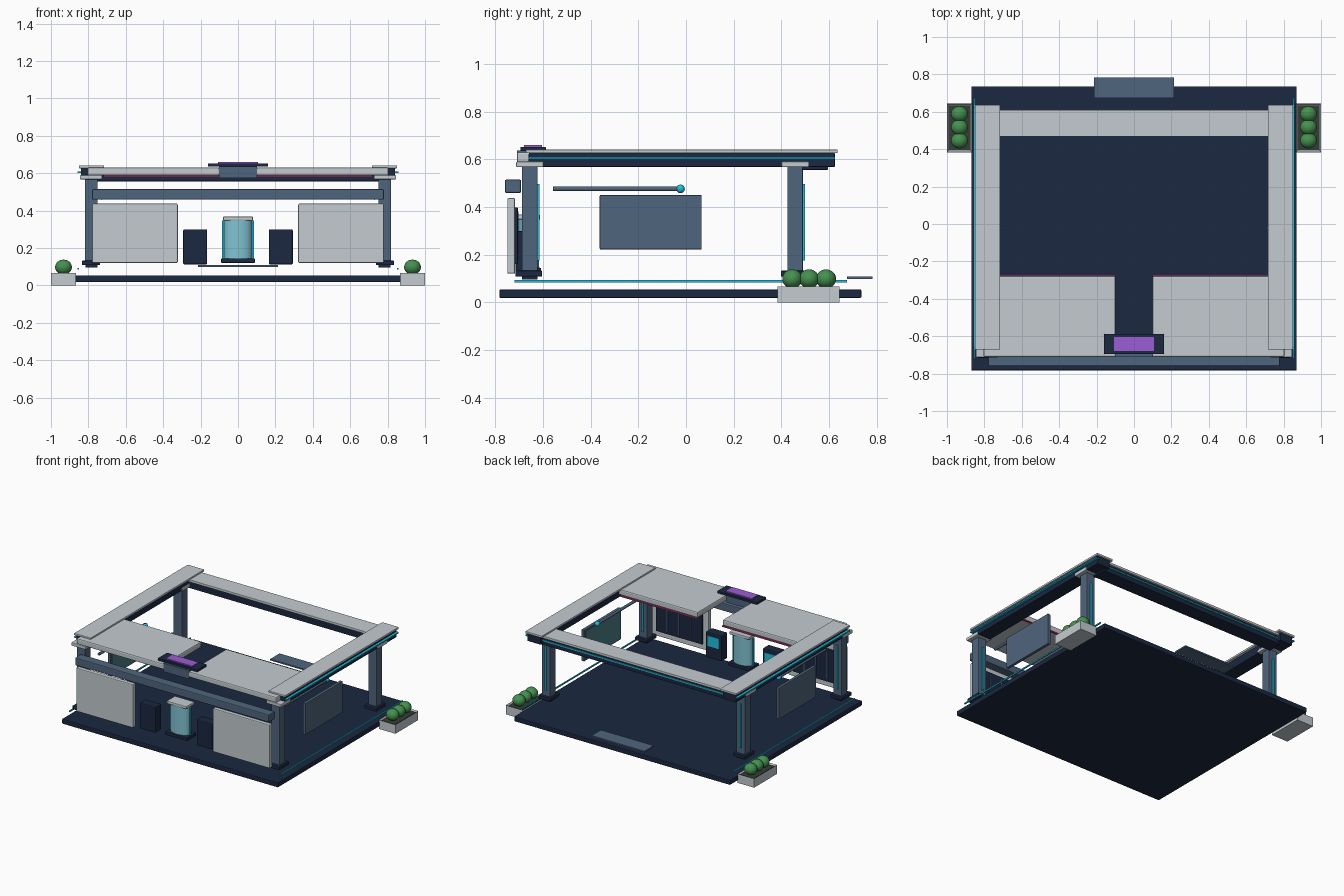
import bpy, bmesh
from mathutils import Matrix, Vector

if "Cube" in bpy.data.objects:
    bpy.data.objects.remove(bpy.data.objects["Cube"])

COLORS = {
    "navy": (0.011, 0.021, 0.052), "slate": (0.078, 0.13, 0.205),
    "pale": (0.55, 0.60, 0.63), "cyan": (0.016, 0.53, 0.75),
    "glass": (0.22, 0.55, 0.66), "teal": (0.07, 0.21, 0.24),
    "purple": (0.32, 0.11, 0.66), "green": (0.06, 0.28, 0.08),
    "soil": (0.035, 0.045, 0.035), "pink": (0.45, 0.05, 0.2),
}
MATS = {}
for key, rgb in COLORS.items():
    MATS[key] = bpy.data.materials.new(key)
    MATS[key].diffuse_color = (*rgb, 1)


def finish(bm, name, color):
    mesh = bpy.data.meshes.new(name)
    bm.to_mesh(mesh)
    bm.free()
    mesh.materials.append(MATS[color])
    ob = bpy.data.objects.new(name, mesh)
    bpy.context.collection.objects.link(ob)
    return ob


def box(name, color, x, y, z, bevel=0.0):
    """Box from (min, max) ranges, with an optional small rounded edge."""
    lo, hi = Vector((x[0], y[0], z[0])), Vector((x[1], y[1], z[1]))
    bm = bmesh.new()
    bmesh.ops.create_cube(bm, size=1, matrix=Matrix.Translation((lo + hi) / 2)
                          @ Matrix.Diagonal((*(hi - lo), 1)))
    if bevel:
        bmesh.ops.bevel(bm, geom=bm.edges[:], offset=bevel, segments=2,
                        profile=0.5, affect='EDGES')
    return finish(bm, name, color)


def pair(name, color, x, y, z, bevel=0.0):
    """Box on the right side plus its mirror image on the left."""
    box(name + "_right", color, x, y, z, bevel)
    box(name + "_left", color, (-x[1], -x[0]), y, z, bevel)


def smooth(ob):
    for p in ob.data.polygons:
        p.use_smooth = True
    bpy.ops.object.select_all(action='DESELECT')
    ob.select_set(True)
    bpy.context.view_layer.objects.active = ob
    bpy.ops.object.shade_smooth_by_angle()


def cylinder(name, color, loc, rx, ry, depth, axis='Z'):
    bm = bmesh.new()
    rot = Matrix.Rotation(1.5707963, 4, 'X') if axis == 'Y' else Matrix()
    bmesh.ops.create_cone(bm, cap_ends=True, segments=32, radius1=1, radius2=1, depth=depth,
                          matrix=Matrix.Translation(loc) @ rot @ Matrix.Diagonal((rx, ry, 1, 1)))
    smooth(finish(bm, name, color))


def ball(name, color, loc, radii):
    bm = bmesh.new()
    bmesh.ops.create_uvsphere(bm, u_segments=24, v_segments=14, radius=1,
                              matrix=Matrix.Translation(loc) @ Matrix.Diagonal((*radii, 1)))
    smooth(finish(bm, name, color))


# Floor, entry step and floor light strips
box("floor", "navy", (-0.87, 0.87), (-0.783, 0.736), (0.018, 0.054), 0.005)
box("entry_step", "slate", (-0.213, 0.213), (0.675, 0.782), (0.098, 0.108))
pair("floor_light", "cyan", (0.85, 0.858), (-0.72, 0.675), (0.084, 0.093))

# Columns with foot, capital and light strip
for tag, y in (("front", -0.656), ("back", 0.458)):
    pair(tag + "_column", "slate", (0.75, 0.818), (y - 0.033, y + 0.033), (0.12, 0.58), 0.004)
    pair(tag + "_column_foot", "navy", (0.737, 0.834), (y - 0.06, y + 0.052), (0.108, 0.133), 0.004)
    pair(tag + "_column_pad", "navy", (0.752, 0.816), (y - 0.033, y + 0.033), (0.096, 0.108))
    pair(tag + "_column_capital", "pale", (0.727, 0.845), (y - 0.057, y + 0.057), (0.567, 0.59), 0.004)
    pair(tag + "_column_light", "cyan", (0.778, 0.79), (y + 0.033, y + 0.042), (0.176, 0.497))

# Side and back roof beams
pair("side_beam", "navy", (0.735, 0.84), (-0.66, 0.625), (0.568, 0.627), 0.004)
pair("side_beam_cover", "pale", (0.716, 0.85), (-0.672, 0.636), (0.626, 0.641), 0.003)
pair("side_beam_light", "cyan", (0.84, 0.857), (-0.66, 0.625), (0.601, 0.61))
box("back_beam", "navy", (-0.76, 0.76), (0.488, 0.597), (0.556, 0.615), 0.004)
box("back_beam_cover", "pale", (-0.76, 0.76), (0.467, 0.61), (0.612, 0.63), 0.003)
box("back_beam_light", "cyan", (-0.76, 0.76), (0.597, 0.604), (0.588, 0.597))

# Front canopy in two halves, with trim on the inner edge
pair("canopy", "pale", (0.1, 0.805), (-0.71, -0.278), (0.588, 0.63), 0.008)
pair("canopy_trim", "pink", (0.1, 0.72), (-0.285, -0.272), (0.58, 0.589))

# Blank sign on the roof and front cross beam
box("sign_mount", "slate", (-0.102, 0.102), (-0.71, -0.61), (0.575, 0.637))
box("sign_plate", "navy", (-0.16, 0.16), (-0.695, -0.588), (0.635, 0.652), 0.003)
box("sign_light", "purple", (-0.106, 0.106), (-0.68, -0.605), (0.651, 0.66))
box("front_cross_beam", "slate", (-0.78, 0.78), (-0.76, -0.692), (0.459, 0.515), 0.006)

# Front wall panels with striped inner screens
pair("front_wall", "pale", (0.322, 0.78), (-0.75, -0.717), (0.12, 0.437), 0.006)
pair("wall_screen", "navy", (0.365, 0.737), (-0.718, -0.706), (0.16, 0.398), 0.003)
for i in range(3):
    x = 0.458 + i * 0.093
    pair(f"screen_stripe_{i}", "slate", (x - 0.004, x + 0.004), (-0.707, -0.703), (0.18, 0.38))

# Information kiosks
pair("kiosk", "navy", (0.165, 0.293), (-0.715, -0.645), (0.112, 0.3), 0.007)
pair("kiosk_screen", "cyan", (0.182, 0.276), (-0.647, -0.641), (0.2, 0.275))

# Central display case
box("display_base", "navy", (-0.09, 0.09), (-0.713, -0.608), (0.12, 0.145), 0.005)
cylinder("display_glass", "glass", (0, -0.66, 0.25), 0.074, 0.044, 0.21)
box("display_cap", "pale", (-0.08, 0.08), (-0.708, -0.612), (0.347, 0.368), 0.005)
pair("display_light", "cyan", (0.076, 0.085), (-0.666, -0.654), (0.145, 0.347))

# Side screens with swing arms
pair("side_screen", "slate", (0.775, 0.797), (-0.362, 0.066), (0.222, 0.45), 0.003)
pair("side_screen_face", "teal", (0.77, 0.776), (-0.348, 0.052), (0.235, 0.437))
for tag, s in (("right", 1), ("left", -1)):
    cylinder(f"swing_arm_{tag}", "slate", (s * 0.73, -0.29, 0.476), 0.01, 0.01, 0.535, 'Y')
    ball(f"arm_tip_{tag}", "cyan", (s * 0.73, -0.023, 0.476), (0.018,) * 3)

# Planters with hollowed tops and round shrubs
for tag, s in (("right", 1), ("left", -1)):
    xs = sorted((s * 0.866, s * 1.0))
    planter = box(f"planter_{tag}", "pale", xs, (0.383, 0.645), (0, 0.066))
    bm = bmesh.new()
    bm.from_mesh(planter.data)
    bm.normal_update()
    top = max(bm.faces, key=lambda f: f.calc_center_median().z)
    bmesh.ops.inset_region(bm, faces=[top], thickness=0.011)
    bmesh.ops.translate(bm, verts=top.verts[:], vec=(0, 0, -0.014))
    bm.to_mesh(planter.data)
    bm.free()
    box(f"soil_{tag}", "soil", (xs[0] + 0.012, xs[1] - 0.012), (0.395, 0.633), (0.045, 0.058))
    for i in range(3):
        ball(f"shrub_{tag}_{i}", "green", (s * 0.933, 0.446 + i * 0.071, 0.098), (0.045, 0.042, 0.04))

for m in bpy.data.materials:
    if m.users and not m.is_grease_pencil:
        m.use_nodes = True
        m.node_tree.nodes["Principled BSDF"].inputs["Base Color"].default_value = m.diffuse_color
